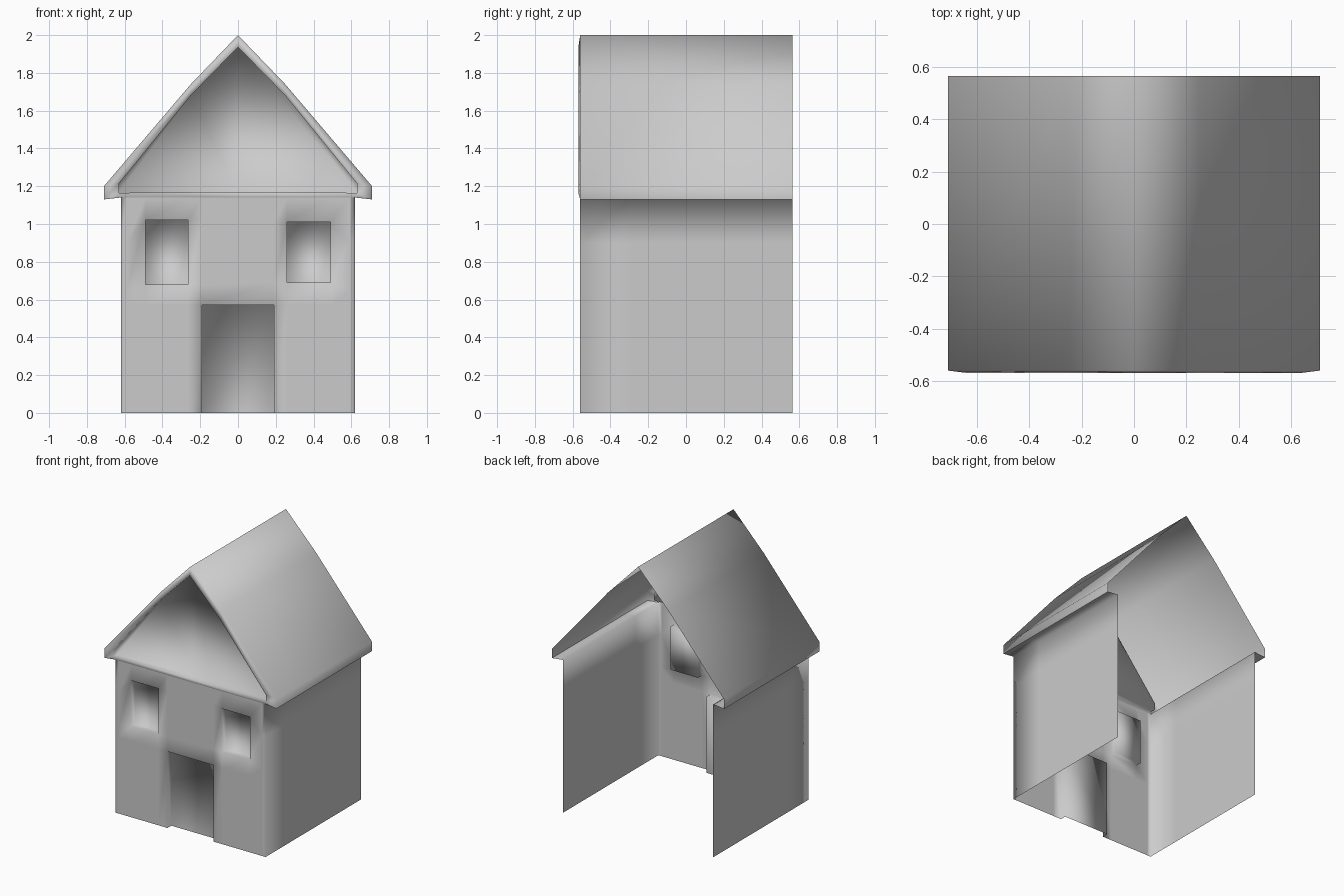
import bpy, bmesh

if "Cube" in bpy.data.objects:
    bpy.data.objects.remove(bpy.data.objects["Cube"])

FRONT, BACK, TOP = -0.56, 0.565, 1.14
RECESS = 0.045


def quad(bm, *pts):
    bm.faces.new([bm.verts.new(p) for p in pts])


def finish(bm, name):
    bmesh.ops.remove_doubles(bm, verts=bm.verts[:], dist=0.0005)
    # drop any unused vertices and smooth the whole shell
    for f in bm.faces:
        f.smooth = True
    mesh = bpy.data.meshes.new(name)
    bm.to_mesh(mesh)
    bm.free()
    ob = bpy.data.objects.new(name, mesh)
    bpy.context.collection.objects.link(ob)
    return ob


def recess(bm, a, b, c, d, floor=True):
    """Sunken panel behind the front opening a, b, c, d (counter-clockwise)."""
    ring = [a, b, c, d]
    inner = [(p[0], p[1] + RECESS, p[2]) for p in ring]
    quad(bm, *inner)
    for i in range(4):
        if i == 0 and not floor:
            continue
        j = (i + 1) % 4
        quad(bm, ring[i], ring[j], inner[j], inner[i])


# Front wall grid with two sunken windows and a door, then the side walls
xs = [-0.62, -0.59, -0.49, -0.265, -0.19, 0.19, 0.26, 0.49, 0.59, 0.62]


def levels(x):
    if abs(x) > 0.55:
        return [0, 0.57, 0.65, 0.90, TOP]
    if x < 0:
        return [0, 0.57, 0.68, 1.02, TOP]
    return [0, 0.57, 0.69, 1.01, TOP]


bm = bmesh.new()
for i in range(len(xs) - 1):
    l, r = xs[i], xs[i + 1]
    zl, zr = levels(l), levels(r)
    for k in range(4):
        cell = [(l, FRONT, zl[k]), (r, FRONT, zr[k]),
                (r, FRONT, zr[k + 1]), (l, FRONT, zl[k + 1])]
        if (i, k) in ((2, 2), (6, 2)):
            recess(bm, *cell)
        elif (i, k) == (4, 0):
            recess(bm, *cell, floor=False)
        else:
            quad(bm, *cell)

ys = [FRONT, -0.29, BACK]
zs = levels(0.62)
for s in (1, -1):
    for y0, y1 in zip(ys, ys[1:]):
        strip = [(0.62, z) for z in zs] + [(0.71, 1.13)]   # wall plus eave soffit
        for (x0, z0), (x1, z1) in zip(strip, strip[1:]):
            p = [(s * x0, y0, z0), (s * x0, y1, z0), (s * x1, y1, z1), (s * x1, y0, z1)]
            quad(bm, *(p if s > 0 else p[::-1]))
finish(bm, "walls")

# Roof skin, front trim and sunken gable share matching half profiles
outer = [(0, 2.0), (0.25, 1.74), (0.71, 1.20), (0.71, 1.13)]
inner = [(0, 1.937), (0.25, 1.68), (0.63, 1.215), (0.63, 1.165)]
TRIM, PANEL = -0.57, -0.525

bm = bmesh.new()
for s in (1, -1):
    def put(*p):
        q = [(s * x, y, z) for x, y, z in p]
        quad(bm, *(q if s > 0 else q[::-1]))

    for k in range(3):
        (a, az), (b, bz) = outer[k], outer[k + 1]
        (c, cz), (d, dz) = inner[k], inner[k + 1]
        put((a, FRONT, az), (b, FRONT, bz), (b, BACK, bz), (a, BACK, az))
        put((a, FRONT, az), (c, TRIM, cz), (d, TRIM, dz), (b, FRONT, bz))
        put((c, TRIM, cz), (c, PANEL, cz), (d, PANEL, dz), (d, TRIM, dz))
    # bottom rail of the trim and its ledge
    put((0, TRIM, 1.17), (0, FRONT, TOP), (0.62, FRONT, TOP), (0.63, TRIM, 1.165))
    put((0.62, FRONT, TOP), (0.71, FRONT, 1.13), (0.63, TRIM, 1.165))
    put((0, TRIM, 1.17), (0.63, TRIM, 1.165), (0.63, PANEL, 1.165), (0, PANEL, 1.17))
    # gable panel
    put((0, PANEL, 1.17), (0.63, PANEL, 1.165), (0.63, PANEL, 1.215),
        (0.25, PANEL, 1.68), (0, PANEL, 1.937))
finish(bm, "roof_and_gable")
